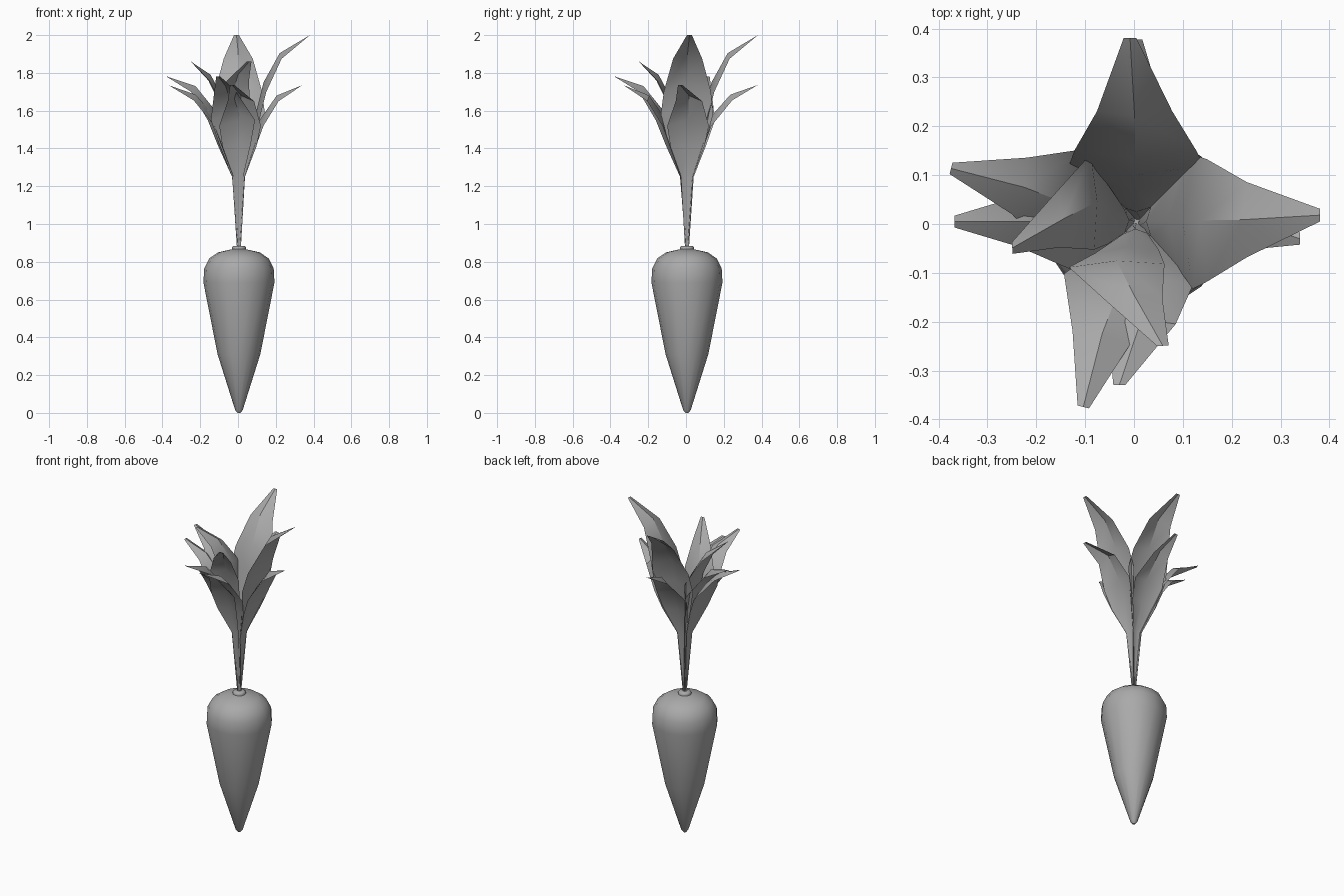
import bpy, bmesh
from math import cos, sin, pi, radians
from mathutils import Vector

cube = bpy.data.objects.get("Cube")
if cube:
    bpy.data.objects.remove(cube)

grey = bpy.data.materials.new("plain grey")
grey.use_nodes = True
grey.diffuse_color = (0.4, 0.4, 0.4, 1)
grey.node_tree.nodes["Principled BSDF"].inputs["Base Color"].default_value = (0.4, 0.4, 0.4, 1)

AXIS = Vector((0.005, 0.005, 0))  # the root and leaves turn about this line


def finish(name, bm, sharp):
    bmesh.ops.recalc_face_normals(bm, faces=bm.faces)
    bmesh.ops.translate(bm, verts=bm.verts, vec=AXIS)
    mesh = bpy.data.meshes.new(name)
    bm.to_mesh(mesh)
    bm.free()
    mesh.materials.append(grey)
    obj = bpy.data.objects.new(name, mesh)
    bpy.context.collection.objects.link(obj)
    bpy.ops.object.select_all(action='DESELECT')
    obj.select_set(True)
    bpy.context.view_layer.objects.active = obj
    bpy.ops.object.shade_smooth_by_angle(angle=radians(sharp))


def lathe(name, profile, sides=16):
    """Closed turned solid from (radius, height) points."""
    bm = bmesh.new()
    rings = [[bm.verts.new((r * cos(2 * pi * i / sides), r * sin(2 * pi * i / sides), z))
              for i in range(sides)] for r, z in profile]
    for low, high in zip(rings, rings[1:]):
        for i in range(sides):
            j = (i + 1) % sides
            bm.faces.new((low[i], low[j], high[j], high[i]))
    bm.faces.new(rings[0][::-1])
    bm.faces.new(rings[-1])
    finish(name, bm, 50)


def leaf(name, facing, rows, turn):
    """Arched blade; rows are (bearing, radius, height, half width, edge flare, edge droop)."""
    bm = bmesh.new()
    grid = []
    f = radians(facing + turn)
    out = Vector((cos(f), sin(f), 0))
    across = Vector((-sin(f), cos(f), 0))
    for bearing, r, z, w, flare, droop in rows:
        a = radians(bearing + turn)
        mid = Vector((r * cos(a), r * sin(a), z))
        rim = out * flare - Vector((0, 0, droop))
        grid.append([bm.verts.new(p) for p in (mid - across * w + rim, mid, mid + across * w + rim)])
    for low, high in zip(grid, grid[1:]):
        for i in range(2):
            bm.faces.new((low[i], low[i + 1], high[i + 1], high[i]))
    finish(name, bm, 32)


# Root and the collar at its crown
lathe("root", [(0.008, 0), (0.02, 0.015), (0.113, 0.31), (0.188, 0.69), (0.184, 0.765),
               (0.157, 0.818), (0.11, 0.85), (0.03, 0.868)])
lathe("crown_collar", [(0.036, 0.855), (0.038, 0.875), (0.03, 0.884), (0.012, 0.884)], 12)

# Leaf blades, each with its stalk, listed from stalk to tip
tall = [(0, 0.004, 0.87, 0.01, 0, 0), (0, 0.02, 1.25, 0.032, 0.01, 0),
        (0, 0.065, 1.43, 0.095, 0.02, 0.01), (0, 0.095, 1.61, 0.138, 0.02, 0.03),
        (1, 0.13, 1.75, 0.125, 0.015, 0.05), (1, 0.216, 1.905, 0.077, 0.01, 0.03),
        (2, 0.376, 2.0, 0.013, 0, 0)]
broad = [(168, 0.004, 0.87, 0.01, 0, 0), (168, 0.02, 1.25, 0.03, 0.01, 0),
         (168, 0.075, 1.43, 0.085, 0.02, 0.01), (167, 0.12, 1.59, 0.12, 0.02, 0.04),
         (163, 0.24, 1.73, 0.06, 0.01, 0.03), (164, 0.395, 1.78, 0.012, 0, 0)]
inner = [(180, 0.004, 0.87, 0.01, 0, 0), (170, 0.015, 1.27, 0.025, 0.01, 0),
         (160, 0.055, 1.46, 0.065, 0.01, 0.01), (153, 0.09, 1.66, 0.098, 0.01, 0.04),
         (178, 0.15, 1.79, 0.058, 0.01, 0.03), (192, 0.26, 1.86, 0.012, 0, 0)]
low_back = [(180, 0.004, 0.87, 0.01, 0, 0), (180, 0.02, 1.25, 0.03, 0.01, 0),
            (180, 0.07, 1.42, 0.085, 0.02, 0.01), (180, 0.11, 1.55, 0.1, 0.02, 0.03),
            (180, 0.23, 1.685, 0.052, 0.01, 0.03), (180, 0.373, 1.735, 0.012, 0, 0)]
low_front = [(2, 0.004, 0.87, 0.01, 0, 0), (2, 0.02, 1.25, 0.03, 0.01, 0),
             (2, 0.07, 1.42, 0.09, 0.02, 0.01), (3, 0.11, 1.55, 0.11, 0.02, 0.03),
             (3, 0.2, 1.68, 0.07, 0.01, 0.03), (-6, 0.337, 1.735, 0.012, 0, 0)]

for name, facing, rows, turn in (("tall_leaf", 0, tall, 90), ("broad_leaf", 166, broad, 90),
                                 ("inner_leaf", 182, inner, 90), ("low_back_leaf", 180, low_back, -90),
                                 ("low_front_leaf", 0, low_front, -90)):
    leaf(name + "_first", facing, rows, 0)
    leaf(name + "_second", facing, rows, turn)
